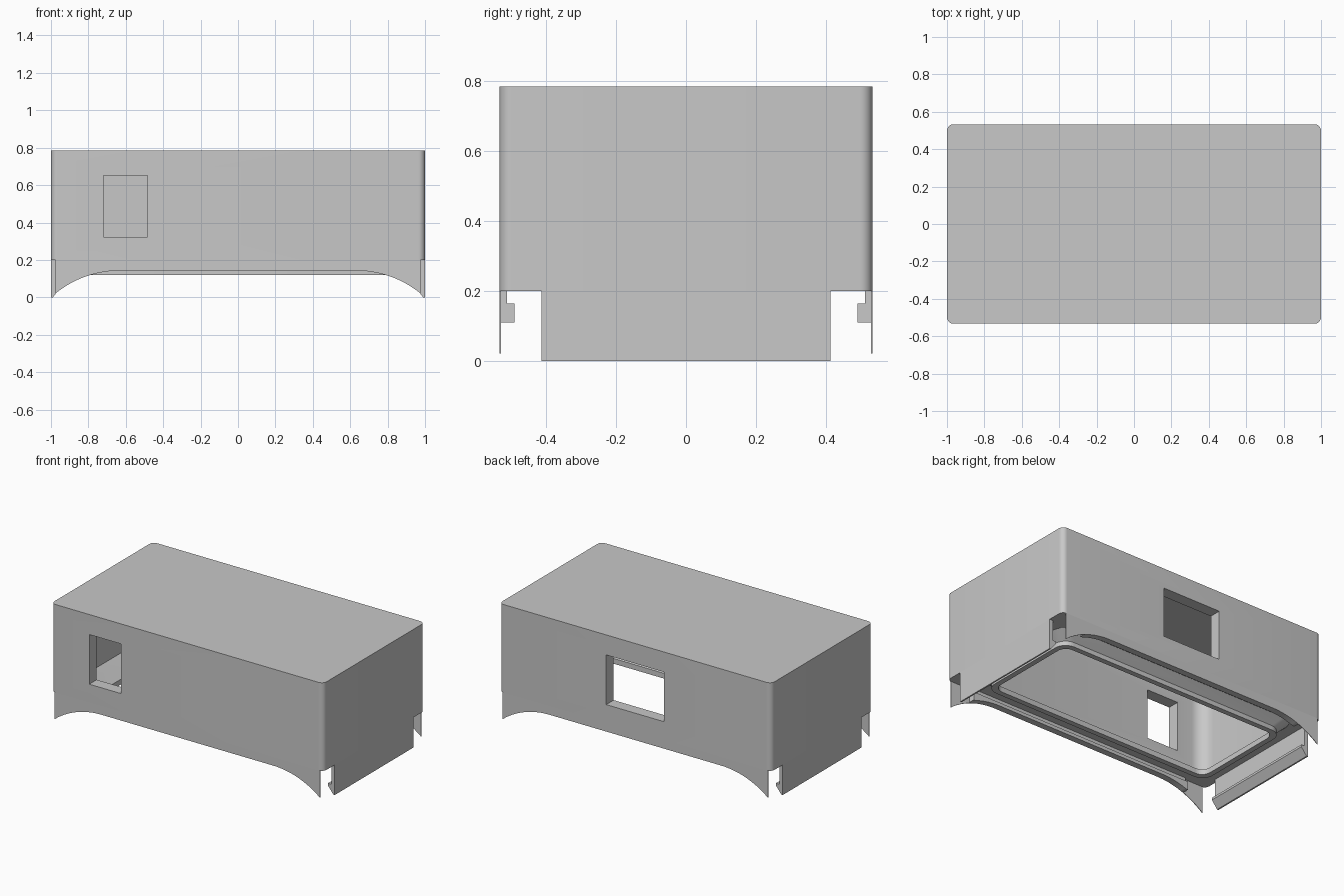
import bpy, bmesh, math

old = bpy.data.objects.get("Cube")
if old:
    bpy.data.objects.remove(old)

grey = bpy.data.materials.new("plain_grey")
grey.use_nodes = True
COLOUR = (0.58, 0.58, 0.58, 1)
grey.diffuse_color = COLOUR
grey.node_tree.nodes["Principled BSDF"].inputs["Base Color"].default_value = COLOUR

HX, HY, TOP, BASE = 1.0, 0.533, 0.785, 0.2   # outer half sizes and heights
PANEL_X = 0.975                              # inner face of the end skirts


def finish(name, bm):
    bmesh.ops.recalc_face_normals(bm, faces=bm.faces)
    mesh = bpy.data.meshes.new(name)
    bm.to_mesh(mesh)
    bm.free()
    mesh.materials.append(grey)
    ob = bpy.data.objects.new(name, mesh)
    bpy.context.collection.objects.link(ob)
    return ob


def rounded_rect(bm, hx, hy, r, z, steps=8):
    ring = []
    for corner, (sx, sy) in enumerate([(1, 1), (-1, 1), (-1, -1), (1, -1)]):
        for i in range(steps + 1):
            a = (corner + i / steps) * math.pi / 2
            ring.append(bm.verts.new((sx * (hx - r) + r * math.cos(a),
                                      sy * (hy - r) + r * math.sin(a), z)))
    return ring


def bridge(bm, a, b):
    for i in range(len(a)):
        j = (i + 1) % len(a)
        bm.faces.new((a[i], a[j], b[j], b[i]))


def prism(name, points, axis, lo, hi):
    """Extrude a 2D outline along x or y."""
    bm = bmesh.new()
    place = (lambda p, t: (t, p[0], p[1])) if axis == "x" else (lambda p, t: (p[0], t, p[1]))
    ends = [[bm.verts.new(place(p, t)) for p in points] for t in (lo, hi)]
    bm.faces.new(ends[0])
    bm.faces.new(ends[1])
    bridge(bm, *ends)
    return finish(name, bm)


def rect(a0, a1, z0, z1):
    return [(a0, z0), (a1, z0), (a1, z1), (a0, z1)]


def cut(ob, cutter):
    mod = ob.modifiers.new("Window", "BOOLEAN")
    mod.operation = "DIFFERENCE"
    mod.solver = "EXACT"
    mod.object = cutter
    bpy.context.view_layer.objects.active = ob
    bpy.ops.object.modifier_apply(modifier=mod.name)
    bpy.data.objects.remove(cutter)


def smooth(ob):
    bpy.ops.object.select_all(action="DESELECT")
    ob.select_set(True)
    bpy.context.view_layer.objects.active = ob
    bpy.ops.object.shade_smooth_by_angle(angle=math.radians(30))


# Hollow cover: outer wall, sloped underside, hanging rim, inner funnel, cavity
bm = bmesh.new()
levels = [
    (HX, HY, 0.035, TOP), (HX, HY, 0.035, BASE),
    (0.90, 0.413, 0.09, BASE), (0.845, 0.36, 0.08, 0.15), (0.845, 0.36, 0.08, 0.12),
    (0.81, 0.325, 0.06, 0.12), (0.81, 0.325, 0.06, 0.155),
    (0.92, 0.455, 0.09, 0.24), (0.92, 0.455, 0.09, 0.71),
]
loops = [rounded_rect(bm, *lv) for lv in levels]
for a, b in zip(loops, loops[1:]):
    bridge(bm, a, b)
bm.faces.new(loops[0])
bm.faces.new(loops[-1])
cover = finish("cover", bm)

# Window openings in the front and back walls
cut(cover, prism("front_window_cutter", rect(-0.72, -0.485, 0.322, 0.652), "y", -0.7, -0.3))
cut(cover, prism("back_window_cutter", rect(-0.213, 0.213, 0.322, 0.652), "y", 0.3, 0.7))
smooth(cover)

# Arched lower edge shared by the aprons and rails
FLAT, RISE = 0.63, 0.143
RADIUS = ((HX - FLAT) ** 2 + RISE ** 2) / (2 * RISE)


def arch(x):
    d = max(0.0, abs(x) - FLAT)
    return RISE - RADIUS + math.sqrt(RADIUS ** 2 - d * d)


def arched_outline(half, floor):
    xs = [-half + (half - FLAT) * i / 16 for i in range(17)]
    xs += [-x for x in reversed(xs)]
    return [(x, max(arch(x), floor)) for x in xs]


for side, s in (("front", -1), ("back", 1)):
    def strip(name, half, y0, y1, floor, top):
        lo, hi = sorted((s * y0, s * y1))
        outline = arched_outline(half, floor) + [(half, top), (-half, top)]
        smooth(prism(f"{side}_{name}", outline, "y", lo, hi))

    strip("apron", PANEL_X, HY - 0.004, HY, 0, BASE)
    strip("rail", 0.83, 0.512, HY - 0.004, 0.11, BASE)
    strip("clip", 0.83, 0.49, 0.512, 0.11, 0.165)

# End skirts with an inward catch along the lower edge
for side, s in (("left", 1), ("right", -1)):
    profile = [(HX, BASE), (HX, 0), (0.99, 0), (0.95, 0.05),
               (0.95, 0.065), (PANEL_X, 0.065), (PANEL_X, BASE)]
    prism(f"{side}_skirt", [(s * x, z) for x, z in profile], "y", -0.413, 0.413)
